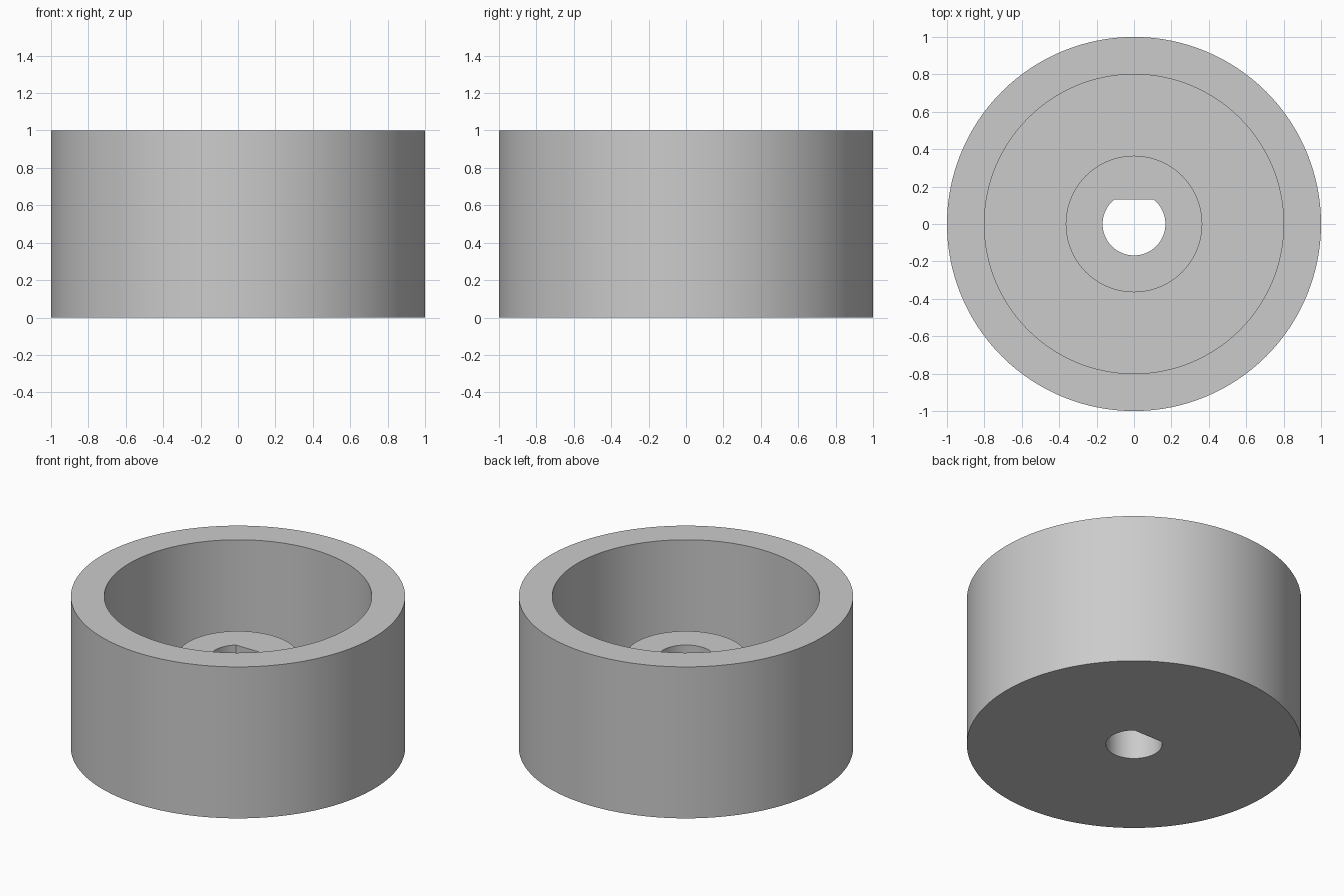
import bpy, bmesh, math

if "Cube" in bpy.data.objects:
    bpy.data.objects.remove(bpy.data.objects["Cube"])

SEGMENTS = 128
FLAT_Y = 0.168 * math.sin(2 * math.pi * 18 / SEGMENTS)  # flat side of the shaft hole

# Closed wall section as (radius, height), from the hole outwards and back
SECTION = [
    (0.168, 0.0), (1.0, 0.0), (1.0, 1.0), (0.8, 1.0),
    (0.8, 0.2), (0.365, 0.2), (0.365, 0.6), (0.168, 0.6),
]


def add_ring(bm, radius, z):
    """Ring of vertices; the hole rings are cut to a D shape."""
    ring = []
    for i in range(SEGMENTS):
        a = 2 * math.pi * i / SEGMENTS
        x, y = radius * math.cos(a), radius * math.sin(a)
        if radius < 0.2:
            y = min(y, FLAT_Y)
        ring.append(bm.verts.new((x, y, z)))
    return ring


# Cup-shaped knob with central boss and D-shaped through hole
bm = bmesh.new()
rings = [add_ring(bm, r, z) for r, z in SECTION]
for k, ring in enumerate(rings):
    following = rings[(k + 1) % len(rings)]
    for i in range(SEGMENTS):
        j = (i + 1) % SEGMENTS
        bm.faces.new((ring[i], ring[j], following[j], following[i]))
bmesh.ops.recalc_face_normals(bm, faces=bm.faces[:])

mesh = bpy.data.meshes.new("knob_body")
bm.to_mesh(mesh)
bm.free()
knob = bpy.data.objects.new("knob_body", mesh)
bpy.context.collection.objects.link(knob)

# Plain grey
grey = bpy.data.materials.new("light_grey")
grey.diffuse_color = (0.6, 0.6, 0.6, 1.0)
grey.use_nodes = True
grey.node_tree.nodes["Principled BSDF"].inputs["Base Color"].default_value = grey.diffuse_color
mesh.materials.append(grey)

# Smooth round walls, sharp rims
bpy.context.view_layer.objects.active = knob
knob.select_set(True)
bpy.ops.object.shade_smooth_by_angle(angle=math.radians(30))
